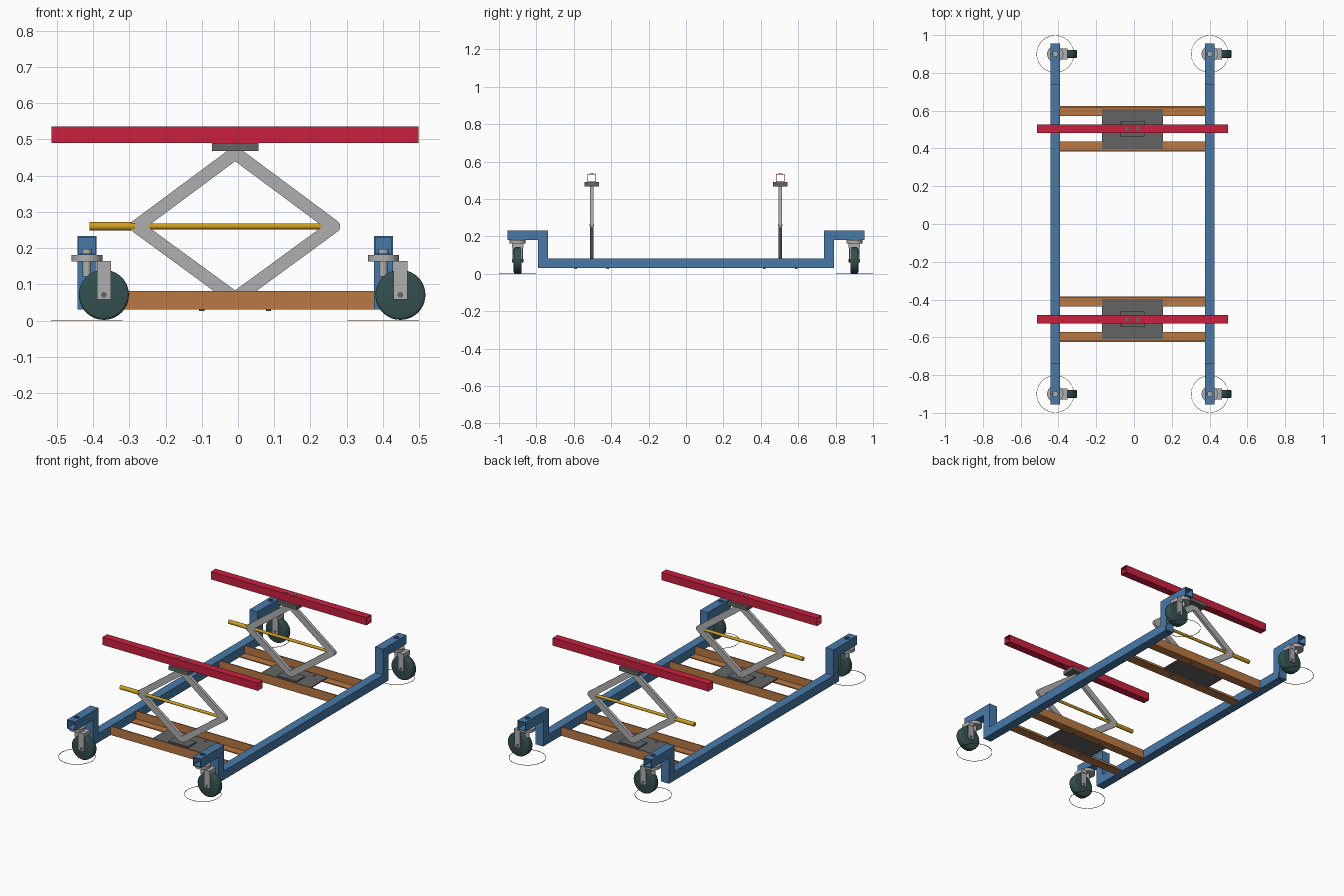
import bpy, bmesh, math
from mathutils import Matrix, Vector

if "Cube" in bpy.data.objects:
    bpy.data.objects.remove(bpy.data.objects["Cube"])

CX = -0.008          # centre line of the frame and jacks in x
JACK_Y = 0.504


def material(name, r, g, b):
    m = bpy.data.materials.new(name)
    lin = [((c / 255 + 0.055) / 1.055) ** 2.4 for c in (r, g, b)]
    m.diffuse_color = (*lin, 1)
    m.use_nodes = True
    m.node_tree.nodes["Principled BSDF"].inputs["Base Color"].default_value = m.diffuse_color
    return m


RED = material("red paint", 203, 32, 62)
BLUE = material("blue paint", 72, 122, 170)
ORANGE = material("orange paint", 186, 121, 66)
STEEL = material("light steel", 174, 175, 174)
DARK = material("dark steel", 100, 100, 100)
BRASS = material("brass", 208, 158, 32)
RUBBER = material("dark teal rubber", 52, 80, 80)
BROWN = material("brown line", 130, 82, 45)


def finish(name, bm, mat, smooth=False):
    bmesh.ops.recalc_face_normals(bm, faces=bm.faces[:])
    me = bpy.data.meshes.new(name)
    bm.to_mesh(me)
    bm.free()
    me.materials.append(mat)
    if smooth:
        for p in me.polygons:
            p.use_smooth = True
        me.set_sharp_from_angle(angle=math.radians(35))
    ob = bpy.data.objects.new(name, me)
    bpy.context.collection.objects.link(ob)
    return ob


def box(name, x, y, z, mat):
    """Box from three (low, high) ranges."""
    bm = bmesh.new()
    size = [b - a for a, b in (x, y, z)]
    mid = [(a + b) / 2 for a, b in (x, y, z)]
    bmesh.ops.create_cube(bm, size=1, matrix=Matrix.Translation(mid) @ Matrix.Diagonal((*size, 1)))
    return finish(name, bm, mat)


def cylinder(name, loc, r, depth, axis, mat, seg=24, bevel=0):
    bm = bmesh.new()
    turn = {"X": Matrix.Rotation(math.pi / 2, 4, "Y"),
            "Y": Matrix.Rotation(math.pi / 2, 4, "X"),
            "Z": Matrix.Identity(4)}[axis]
    bmesh.ops.create_cone(bm, cap_ends=True, segments=seg, radius1=r, radius2=r, depth=depth)
    if bevel:
        rims = [e for e in bm.edges if abs(e.verts[0].co.z - e.verts[1].co.z) < 1e-6]
        bmesh.ops.bevel(bm, geom=rims, offset=bevel, segments=3, profile=0.5, affect="EDGES")
    bmesh.ops.transform(bm, matrix=Matrix.Translation(loc) @ turn, verts=bm.verts[:])
    return finish(name, bm, mat, True)


def prism(name, pts, start, end, axis, mat):
    """Extrude an outline along x (points y,z) or along y (points x,z)."""
    bm = bmesh.new()
    place = (lambda p: (start, p[0], p[1])) if axis == "X" else (lambda p: (p[0], start, p[1]))
    f = bm.faces.new([bm.verts.new(place(p)) for p in pts])
    ext = bmesh.ops.extrude_face_region(bm, geom=[f])
    move = Vector((end - start, 0, 0) if axis == "X" else (0, end - start, 0))
    bmesh.ops.translate(bm, vec=move, verts=[v for v in ext["geom"] if isinstance(v, bmesh.types.BMVert)])
    return finish(name, bm, mat)


def square_tube(name, a, b, c, z, half, wall, axis, mat):
    """Open square tube from a to b along the axis, centred on c and z."""
    bm = bmesh.new()
    loops = []
    for pos, h in ((a, half), (b, half), (b, half - wall), (a, half - wall)):
        ring = []
        for s, t in ((-1, -1), (1, -1), (1, 1), (-1, 1)):
            u, w = c + s * h, z + t * h
            ring.append(bm.verts.new((pos, u, w) if axis == "X" else (u, pos, w)))
        loops.append(ring)
    for i in range(4):
        p, q = loops[i], loops[(i + 1) % 4]
        for k in range(4):
            bm.faces.new((p[k], p[(k + 1) % 4], q[(k + 1) % 4], q[k]))
    return finish(name, bm, mat)


def link(name, p, q, half, y, thick, mat):
    """Flat bar with rounded ends between two pivots in the xz plane."""
    ang = math.atan2(q[1] - p[1], q[0] - p[0])
    pts = []
    for centre, base in ((q, ang - math.pi / 2), (p, ang + math.pi / 2)):
        for i in range(9):
            t = base + math.pi * i / 8
            pts.append((centre[0] + half * math.cos(t), centre[1] + half * math.sin(t)))
    return prism(name, pts, y - thick / 2, y + thick / 2, "Y", mat)


def caster(x, y):
    wx = x + 0.047
    cylinder("caster_bolt", (x, y, 0.188), 0.014, 0.02, "Z", STEEL, 12)
    cylinder("caster_swivel_disc", (x, y, 0.172), 0.043, 0.017, "Z", STEEL, 32)
    cylinder("caster_stem", (x, y, 0.143), 0.012, 0.044, "Z", STEEL, 16)
    box("caster_fork_bridge", (wx - 0.019, wx + 0.019), (y - 0.03, y + 0.03), (0.141, 0.164), STEEL)
    for s in (-1, 1):
        ys = sorted((y + s * 0.022, y + s * 0.028))
        box("caster_fork_leg", (wx - 0.019, wx + 0.019), ys, (0.058, 0.15), STEEL)
    cylinder("caster_axle", (wx, y, 0.071), 0.008, 0.06, "Y", DARK, 12)
    cylinder("caster_wheel", (wx, y, 0.071), 0.069, 0.042, "Y", RUBBER, 40, 0.008)
    # swivel circle on the floor
    bm = bmesh.new()
    rings = []
    for i in range(48):
        t = math.tau * i / 48
        rings.append([bm.verts.new((x + r * math.cos(t), y + r * math.sin(t), z))
                      for r, z in ((0.097, 0), (0.099, 0), (0.099, 0.002), (0.097, 0.002))])
    for i in range(48):
        p, q = rings[i], rings[(i + 1) % 48]
        for k in range(4):
            bm.faces.new((p[k], q[k], q[(k + 1) % 4], p[(k + 1) % 4]))
    finish("swivel_circle", bm, BROWN)


# side frames: dropped rail, end posts, open arms with a bolt hole, casters
for side in (-1, 1):
    x = CX + side * 0.409
    outline = [(-0.79, 0.03), (0.79, 0.03), (0.79, 0.233), (0.738, 0.233),
               (0.738, 0.082), (-0.738, 0.082), (-0.738, 0.233), (-0.79, 0.233)]
    prism("side_rail", outline, x - 0.026, x + 0.026, "X", BLUE)
    for end in (-1, 1):
        arm = square_tube("frame_arm", end * 0.79, end * 0.955, x, 0.207, 0.026, 0.004, "Y", BLUE)
        cutter = cylinder("bolt_hole_cutter", (x, end * 0.9, 0.232), 0.014, 0.03, "Z", BLUE, 16)
        cutter.hide_render = True
        cutter.hide_viewport = True
        cutter.display_type = "WIRE"
        cut = arm.modifiers.new("bolt_hole", "BOOLEAN")
        cut.operation = "DIFFERENCE"
        cut.solver = "EXACT"
        cut.object = cutter
        caster(x, end * 0.9)

# two scissor jack stations
for end in (-1, 1):
    y = end * JACK_Y
    # angle irons, upright leg on the outside and flat leg under the plate
    for s in (-1, 1):
        o, i = y + s * 0.12, y + s * 0.067
        angle = [(o, 0.03), (o, 0.082), (o - s * 0.006, 0.082),
                 (o - s * 0.006, 0.036), (i, 0.036), (i, 0.03)]
        prism("cross_angle", angle, CX - 0.383, CX + 0.383, "X", ORANGE)
    box("base_plate", (CX - 0.161, CX + 0.161), (y - 0.106, y + 0.106), (0.036, 0.043), DARK)
    for bx in (-0.092, 0.092):
        for by in (-0.085, 0.085):
            cylinder("plate_bolt", (CX + bx, y + by, 0.036), 0.007, 0.02, "Z", DARK, 12)
    # lower mount, diamond of links, upper mount
    box("lower_mount", (CX - 0.064, CX + 0.064), (y - 0.04, y + 0.04), (0.043, 0.05), DARK)
    for sx in (-1, 1):
        corner = (CX + sx * 0.272, 0.26)
        for z in (0.061, 0.462):
            link("scissor_link", corner, (CX, z), 0.018, y, 0.018, STEEL)
    box("upper_mount", (CX - 0.064, CX + 0.064), (y - 0.04, y + 0.04), (0.468, 0.49), DARK)
    # drive screw with its thicker sleeve
    cylinder("drive_screw", (CX, y, 0.26), 0.0085, 0.54, "X", BRASS, 16)
    cylinder("screw_sleeve", (-0.347, y, 0.26), 0.012, 0.125, "X", BRASS, 20)
    # lifting bar and its fixing screws
    square_tube("lift_bar", CX - 0.506, CX + 0.506, y, 0.5125, 0.0225, 0.003, "X", RED)
    for bx in (-0.029, 0.029):
        cylinder("lift_bar_screw", (CX + bx, y, 0.5345), 0.012, 0.003, "Z", DARK, 16)
